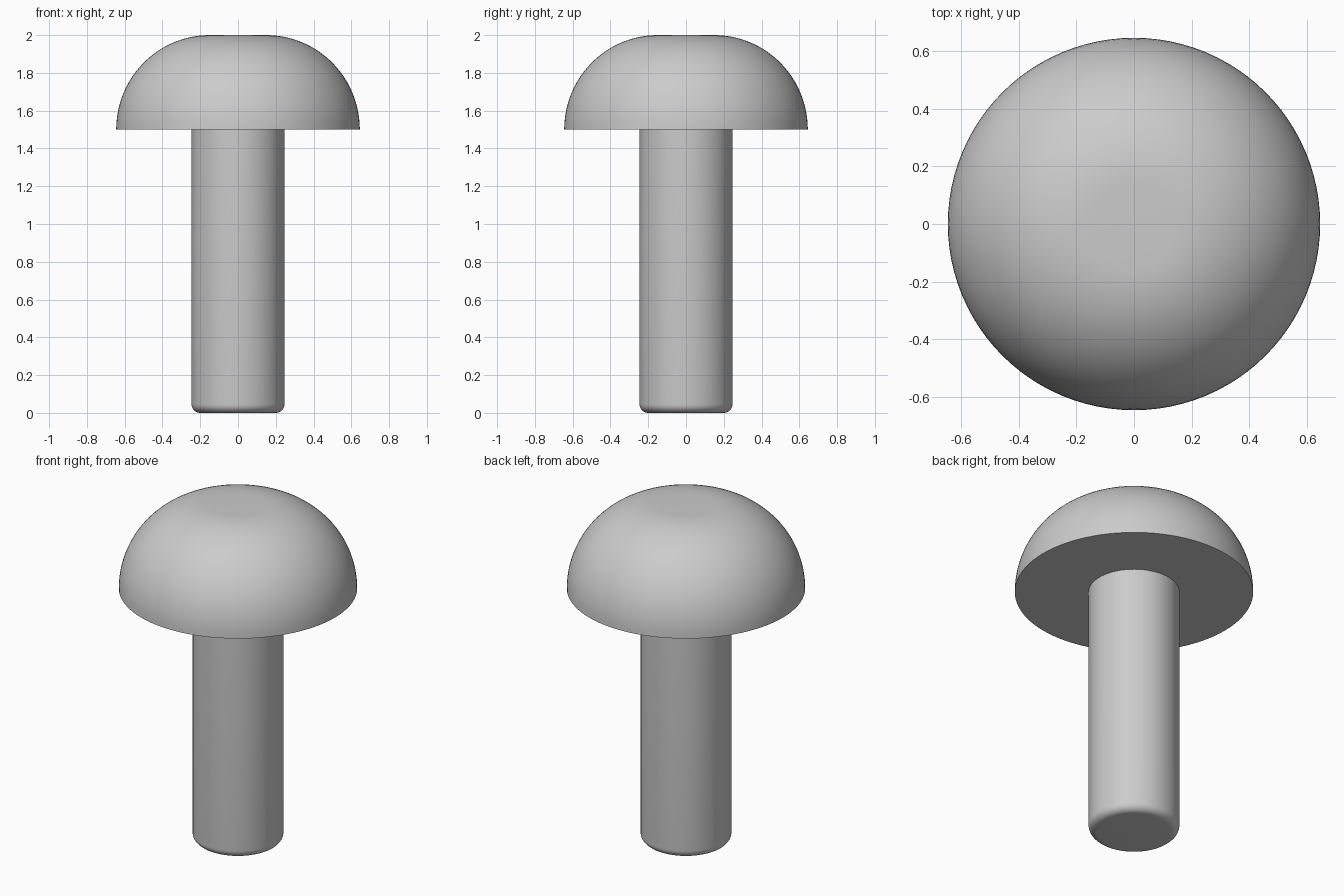
import bpy, bmesh, math

if "Cube" in bpy.data.objects:
    bpy.data.objects.remove(bpy.data.objects["Cube"], do_unlink=True)

# One plain grey metal
GREY = (0.6, 0.6, 0.6, 1)
metal = bpy.data.materials.new("grey metal")
metal.use_nodes = True
metal.diffuse_color = GREY
metal.node_tree.nodes["Principled BSDF"].inputs["Base Color"].default_value = GREY


def arc(cx, cz, rx, rz, start, end, steps):
    """Points (radius, height) along an elliptical arc, angles in degrees."""
    angles = [math.radians(start + (end - start) * i / steps) for i in range(steps + 1)]
    return [(cx + rx * math.cos(a), cz + rz * math.sin(a)) for a in angles]


def lathe(name, profile, sides):
    """Spin a profile that starts and ends on the axis around z."""
    bm = bmesh.new()
    verts = [bm.verts.new((r, 0, z)) for r, z in profile]
    edges = [bm.edges.new(pair) for pair in zip(verts, verts[1:])]
    bmesh.ops.spin(bm, geom=verts + edges, cent=(0, 0, 0), axis=(0, 0, 1),
                   angle=math.tau, steps=sides, use_duplicate=False)
    bmesh.ops.remove_doubles(bm, verts=bm.verts, dist=0.0001)
    bmesh.ops.recalc_face_normals(bm, faces=bm.faces)
    mesh = bpy.data.meshes.new(name)
    bm.to_mesh(mesh)
    bm.free()
    mesh.materials.append(metal)
    obj = bpy.data.objects.new(name, mesh)
    bpy.context.collection.objects.link(obj)
    bpy.ops.object.select_all(action="DESELECT")
    obj.select_set(True)
    bpy.context.view_layer.objects.active = obj
    bpy.ops.object.shade_smooth_by_angle(angle=math.radians(35))
    return obj


# Domed head with a small flat crown and a flat underside
lathe("head", [(0, 1.5)] + arc(0.15, 1.5, 0.495, 0.5, 0, 90, 24) + [(0, 2)], 96)

# Straight shank with a rounded lower rim
lathe("shank", [(0, 0)] + arc(0.2, 0.045, 0.046, 0.045, -90, 0, 8)
      + [(0.246, 1.5), (0, 1.5)], 64)
